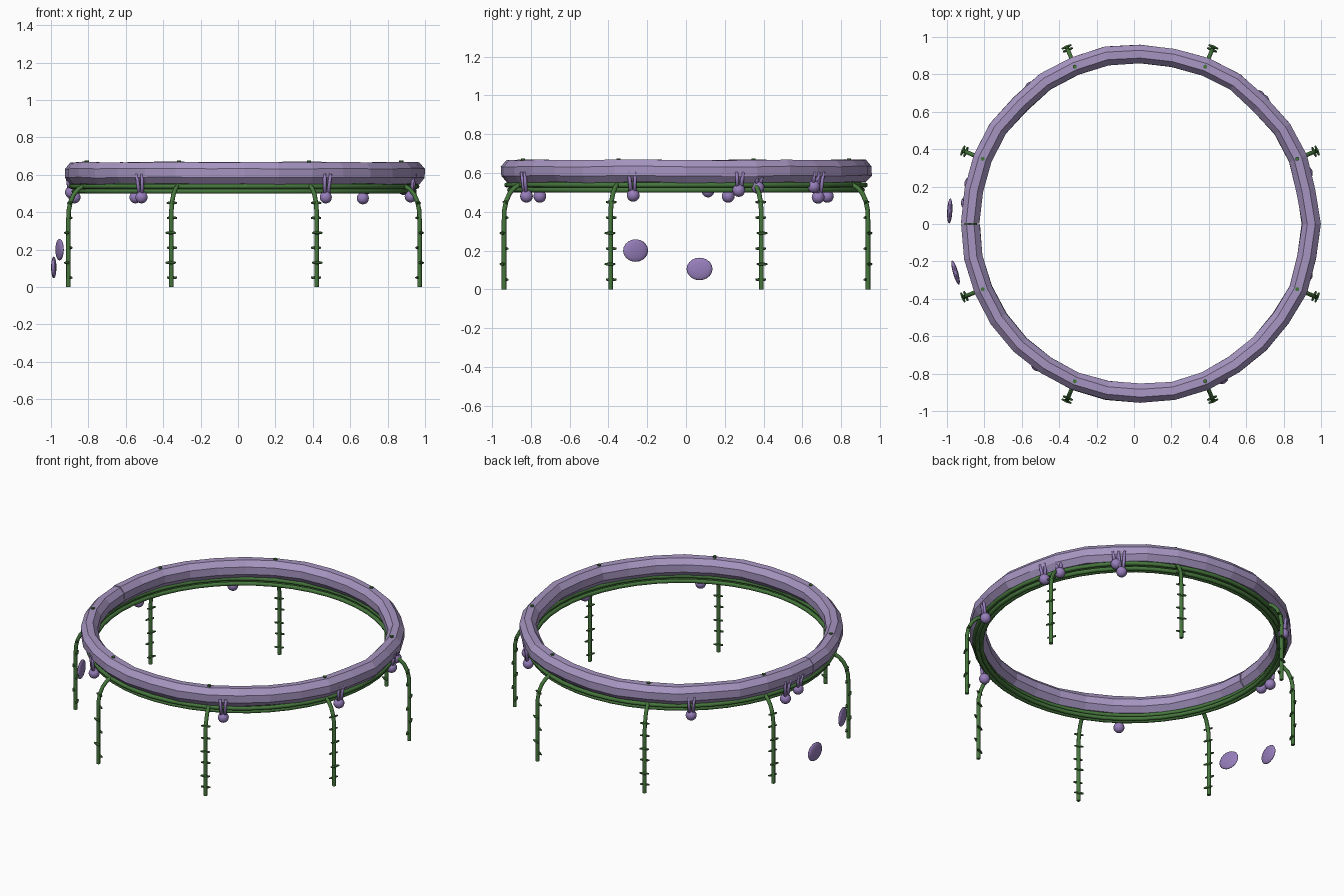
import bpy, bmesh, math, random
from mathutils import Matrix, Vector

random.seed(4)
if "Cube" in bpy.data.objects:
    bpy.data.objects.remove(bpy.data.objects["Cube"])

CX = 0.032          # ring centre on x


def material(name, rgb):
    m = bpy.data.materials.new(name)
    m.use_nodes = True
    col = (*rgb, 1)
    m.diffuse_color = col
    b = next(n for n in m.node_tree.nodes if n.type == 'BSDF_PRINCIPLED')
    b.inputs['Base Color'].default_value = col
    return m


LAVENDER = material("lavender", (0.38, 0.30, 0.53))
VIOLET = material("violet", (0.31, 0.21, 0.50))
GREEN = material("stem green", (0.06, 0.18, 0.045))


def add_object(name, mesh, mat):
    mesh.materials.clear()
    mesh.materials.append(mat)
    ob = bpy.data.objects.new(name, mesh)
    bpy.context.collection.objects.link(ob)
    return ob


def from_bmesh(name, bm, mat):
    bmesh.ops.recalc_face_normals(bm, faces=bm.faces)
    mesh = bpy.data.meshes.new(name)
    bm.to_mesh(mesh)
    bm.free()
    return add_object(name, mesh, mat)


def polar(angle, r, z):
    return Vector((CX + r * math.cos(angle), r * math.sin(angle), z))


def tube(name, points, radius, mat, cyclic=False):
    """Round bar swept along a path."""
    cu = bpy.data.curves.new(name + "_path", 'CURVE')
    cu.dimensions = '3D'
    cu.bevel_depth = radius
    cu.bevel_resolution = 2
    cu.use_fill_caps = True
    sp = cu.splines.new('POLY')
    sp.points.add(len(points) - 1)
    for p, co in zip(sp.points, points):
        p.co = (*co, 1)
    sp.use_cyclic_u = cyclic
    tmp = bpy.data.objects.new(name + "_tmp", cu)
    bpy.context.collection.objects.link(tmp)
    dg = bpy.context.evaluated_depsgraph_get()
    mesh = bpy.data.meshes.new_from_object(tmp.evaluated_get(dg))
    bpy.data.objects.remove(tmp)
    bpy.data.curves.remove(cu)
    return add_object(name, mesh, mat)


def cone(bm, start, end, r1, r2, sides=8):
    d = end - start
    mat = (Matrix.Translation((start + end) / 2)
           @ d.to_track_quat('Z', 'Y').to_matrix().to_4x4())
    bmesh.ops.create_cone(bm, cap_ends=True, segments=sides, radius1=r1,
                          radius2=r2, depth=d.length, matrix=mat)


# Lumpy eight-sided ring with a narrow slit on one side
bm = bmesh.new()
STEPS, SIDES = 32, 8
loops = []
for i in range(STEPS + 1):
    a = -math.pi + 0.003 + i / STEPS * (2 * math.pi - 0.006)
    dr, dz = random.uniform(-.006, .006), random.uniform(-.003, .003)
    loop = []
    for j in range(SIDES):
        t = (j + 0.5) * 2 * math.pi / SIDES
        k = 1 + random.uniform(-.04, .04)
        loop.append(bm.verts.new(polar(a, 0.91 + dr + 0.054 * k * math.cos(t),
                                       0.61 + dz + 0.062 * k * math.sin(t))))
    loops.append(loop)
for p, q in zip(loops, loops[1:]):
    for j in range(SIDES):
        n = (j + 1) % SIDES
        bm.faces.new((p[j], p[n], q[n], q[j]))
bm.faces.new(loops[0])
bm.faces.new(loops[-1])
from_bmesh("ring", bm, LAVENDER)

# Bundle of thin hoops below the ring
for n, (r, z) in enumerate([(.91, .512), (.885, .514), (.925, .538), (.895, .542)]):
    pts = [polar(2 * math.pi * i / 48, r, z) for i in range(48)]
    tube(f"hoop_{n + 1}", pts, 0.013, GREEN, cyclic=True)

# Eight bent legs with small cross thorns and a peg through the ring
leg_profile = [(1.016, 0), (1.016, .36), (1.014, .41), (1.004, .455),
               (.985, .495), (.958, .524), (.93, .54), (.90, .546)]
for n in range(8):
    a = math.radians(22.5 + 45 * n)
    tube(f"leg_{n + 1}", [polar(a, r, z) for r, z in leg_profile], 0.012, GREEN)
    side = Vector((-math.sin(a), math.cos(a), 0))
    bm = bmesh.new()
    for k in range(6):
        c = polar(a, 1.016 + (0.009 if k % 2 else -0.009), 0.05 + 0.08 * k)
        if k == 5:
            c = polar(a, 1.008, 0.45)
        for s in (-1, 1):
            cone(bm, c, c + side * s * 0.028, 0.01, 0.005, 6)
    cone(bm, polar(a, .91, .54), polar(a, .91, .676), 0.011, 0.011)
    from_bmesh(f"thorns_{n + 1}", bm, GREEN)

# Hanging drips: two tapering strands ending in a ball (angle, ball height)
drips = [(234, .48), (298, .48), (343, .485), (17, .51), (23.5, .525),
         (47, .475), (45, .53), (128.5, .48), (166.5, .48), (173, .507)]
for n, (deg, z) in enumerate(drips):
    a = math.radians(deg)
    bm = bmesh.new()
    bmesh.ops.create_uvsphere(bm, u_segments=14, v_segments=10, radius=0.033,
                              matrix=Matrix.Translation(polar(a, .932, z)))
    for s in (-1, 1):
        cone(bm, polar(a + s * .010, .94, z + .015),
             polar(a + s * .019, .952, .605), .011, .008)
    ob = from_bmesh(f"drip_{n + 1}", bm, VIOLET)
    ob.data.shade_smooth()

# Two flattened drops beside the ring
for n, (x, y, z, turn) in enumerate([(-.985, .07, .105, -3), (-.954, -.26, .20, 16)]):
    bm = bmesh.new()
    m = (Matrix.Translation((x, y, z)) @ Matrix.Rotation(math.radians(turn), 4, 'Z')
         @ Matrix.Diagonal((.014, .067, .058, 1)))
    bmesh.ops.create_uvsphere(bm, u_segments=16, v_segments=10, radius=1, matrix=m)
    ob = from_bmesh(f"loose_drop_{n + 1}", bm, VIOLET)
    ob.data.shade_smooth()
